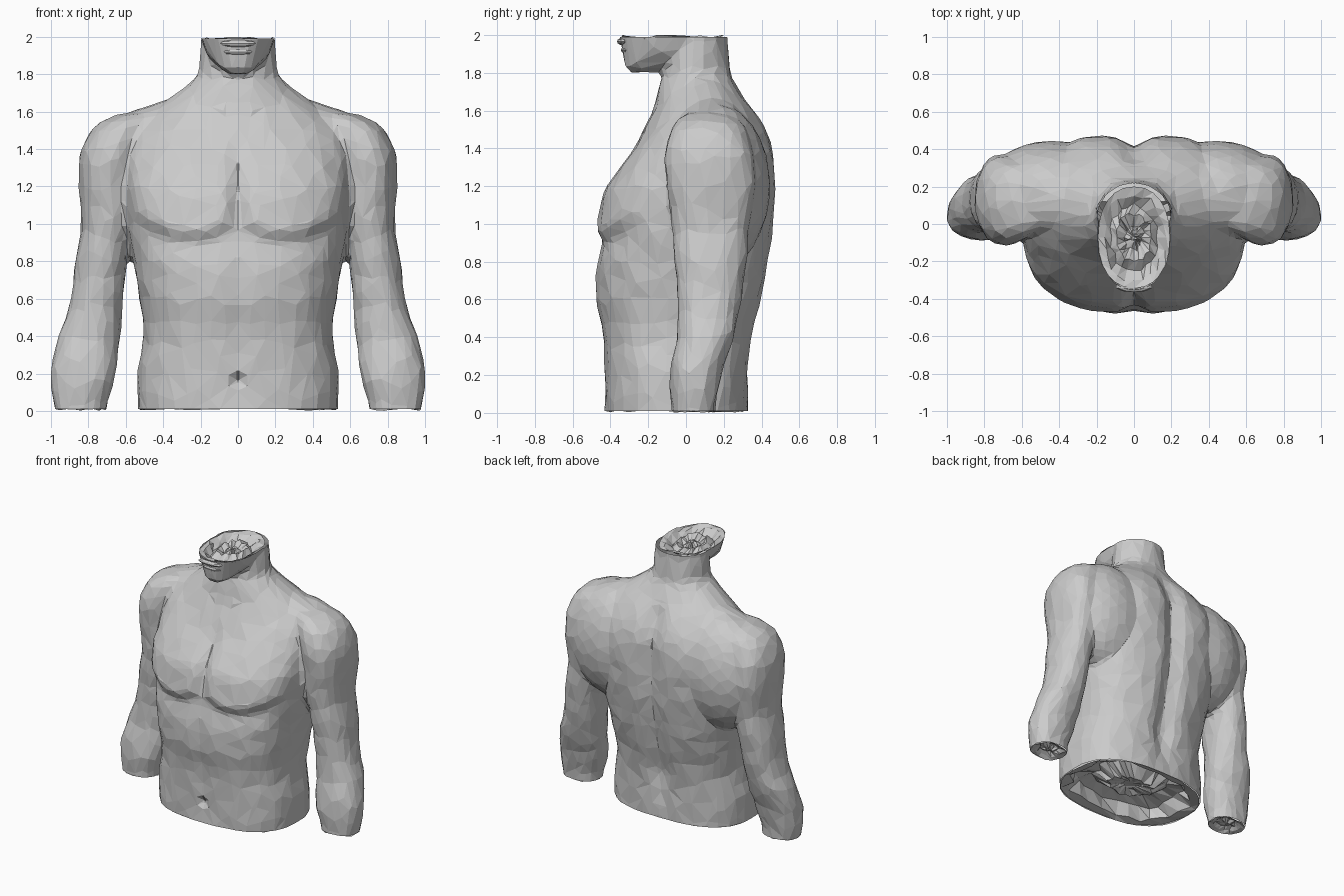
import bpy, bmesh, math, random
from mathutils import Vector, Matrix, noise

if "Cube" in bpy.data.objects:
    bpy.data.objects.remove(bpy.data.objects["Cube"])

random.seed(4)

# Torso and neck sections: z, half width, front y, back y, widest y, squareness
TORSO = [
    (-.10, .53, -.43, .33, -.04, 2.6), (.20, .535, -.43, .33, -.04, 2.6),
    (.40, .505, -.44, .35, -.04, 2.6), (.60, .525, -.475, .40, -.02, 2.6),
    (.80, .56, -.47, .44, 0, 2.6), (.90, .575, -.44, .455, 0, 2.6),
    (1.0, .59, -.43, .465, 0, 2.6), (1.2, .60, -.385, .47, .02, 2.6),
    (1.4, .58, -.275, .46, .06, 2.5), (1.5, .55, -.22, .425, .10, 2.3),
    (1.6, .46, -.175, .365, .12, 2.1), (1.7, .33, -.15, .29, .10, 2.0),
    (1.78, .225, -.13, .245, .06, 2.0), (1.9, .20, -.12, .225, .05, 2.0),
    (2.1, .195, -.12, .205, .05, 2.0)]
# Arm sections: z, centre x, centre y, radius x, radius y
ARM = [
    (-.10, .84, .04, .13, .11), (.02, .842, .04, .142, .115),
    (.20, .828, .05, .172, .135), (.40, .797, .10, .165, .15),
    (.55, .762, .12, .142, .162), (.80, .732, .13, .138, .19),
    (1.0, .70, .13, .135, .21), (1.2, .70, .135, .152, .235),
    (1.35, .69, .125, .157, .235), (1.45, .66, .12, .152, .215),
    (1.53, .61, .12, .142, .18), (1.58, .54, .12, .10, .12),
    (1.60, .50, .12, .04, .05)]
# Jaw sections: z, centre x, centre y, radius x, radius y
JAW = [
    (1.80, 0, -.22, .05, .07), (1.83, 0, -.20, .095, .125),
    (1.88, 0, -.14, .145, .19), (1.94, 0, -.09, .18, .25),
    (2.0, 0, -.07, .198, .28), (2.1, 0, -.07, .20, .28)]


def section(table, z):
    # smooth curve through the table rows
    def slope(k, c):
        p, q = table[max(0, k - 1)], table[min(len(table) - 1, k + 1)]
        return (q[c] - p[c]) / (q[0] - p[0])
    for i in range(len(table) - 1):
        a, b = table[i], table[i + 1]
        if z <= b[0]:
            h = b[0] - a[0]
            t = max(0, (z - a[0]) / h)
            return [a[c] * (1 + 2 * t) * (1 - t) ** 2 + b[c] * t * t * (3 - 2 * t)
                    + h * slope(i, c) * t * (1 - t) ** 2
                    - h * slope(i + 1, c) * t * t * (1 - t) for c in range(1, len(a))]
    return table[-1][1:]


def ramp(v, a, b):
    t = min(1, max(0, (v - a) / (b - a)))
    return t * t * (3 - 2 * t)


def bump(v, centre, width):
    return math.exp(-((v - centre) / width) ** 2)


def power(v, e):
    return math.copysign(abs(v) ** e, v)


def torso_point(z, a, sculpt=True):
    w, yf, yb, ym, p = section(TORSO, z)
    c, s = math.cos(a), math.sin(a)
    x = w * power(c, 2 / p)
    y = ym + (yb - ym if s > 0 else ym - yf) * power(s, 2 / p)
    if sculpt and s < 0:
        # chest muscles with a sharp lower edge, breastbone groove, navel
        ax = abs(x)
        edge = .90 + 1.3 * (ax - .25) ** 2
        chest = ramp(z, edge - .02, edge + .08) * (1 - ramp(z, 1.05, 1.5))
        y -= .045 * chest * (1 - .8 * bump(ax, 0, .05)) * ramp(-s, .1, .5)
        y += .02 * bump(ax, 0, .03) * ramp(z, .95, 1.05) * (1 - ramp(z, 1.3, 1.5))
        y += .012 * bump(ax, 0, .05) * ramp(z, .2, .3) * (1 - ramp(z, .8, .9))
        y += .05 * bump(ax, 0, .018) * bump(z, .16, .03)
    elif sculpt:
        # spine groove and shoulder blades
        y -= .055 * bump(x, 0, .075) * ramp(z, 0, .4) * (1 - ramp(z, 1.5, 1.75))
        y += .012 * bump(abs(x), .28, .14) * bump(z, 1.25, .25)
    return Vector((x, y, z))


def oval(table, side=1):
    def point(z, a):
        cx, cy, rx, ry = section(table, z)
        return Vector((side * (cx + rx * power(math.cos(a), .9)),
                       cy + ry * power(math.sin(a), .9), z))
    return point


def loft(bm, point, z0, z1, step, sides):
    n = round((z1 - z0) / step)
    rings = []
    for i in range(n + 1):
        ring = [point(z0 + (z1 - z0) * i / n, math.tau * k / sides) for k in range(sides)]
        # faint unevenness for an irregular faceting
        rings.append([bm.verts.new(p + .008 * noise.noise_vector(p * 9)) for p in ring])
    for lo, hi in zip(rings, rings[1:]):
        for k in range(sides):
            j = (k + 1) % sides
            bm.faces.new((lo[k], lo[j], hi[j], hi[k]))
    bm.faces.new(rings[0][::-1])
    bm.faces.new(rings[-1])


def rod(bm, a, b, r1, r2):
    a, b = Vector(a), Vector(b)
    rot = (b - a).to_track_quat('Z', 'Y').to_matrix().to_4x4()
    bmesh.ops.create_cone(bm, cap_ends=True, segments=24, radius1=r1, radius2=r2,
                          depth=(b - a).length, matrix=Matrix.Translation((a + b) / 2) @ rot)


def ball(bm, centre, radii, u=32, v=20):
    bmesh.ops.create_uvsphere(bm, u_segments=u, v_segments=v, radius=1,
                              matrix=Matrix.Translation(centre) @ Matrix.Diagonal((*radii, 1)))


def make(name, bm):
    bmesh.ops.recalc_face_normals(bm, faces=bm.faces[:])
    mesh = bpy.data.meshes.new(name)
    bm.to_mesh(mesh)
    bm.free()
    ob = bpy.data.objects.new(name, mesh)
    bpy.context.collection.objects.link(ob)
    return ob


# Solid body: torso, arms, jaw, shoulders and neck cords overlapped, then fused
bm = bmesh.new()
loft(bm, torso_point, -.1, 2.1, .02, 128)
loft(bm, oval(JAW), 1.80, 2.1, .02, 48)
for s in (1, -1):
    loft(bm, oval(ARM, s), -.1, 1.60, .02, 48)
    rod(bm, (s * .07, -.155, 1.59), (s * .155, .03, 1.9), .03, .045)
    rod(bm, (s * .18, .13, 1.5), (s * .62, .12, 1.385), .22, .19)
    ball(bm, (s * .44, .17, 1.2), (.37, .275, .43))
    ball(bm, (s * .58, .11, 1.17), (.10, .21, .30))
solid = make("body_solid", bm)
fuse = solid.modifiers.new("fuse", 'REMESH')
fuse.mode, fuse.voxel_size = 'VOXEL', .016
soft = solid.modifiers.new("soften", 'SMOOTH')
soft.factor, soft.iterations = .5, 5
facet = solid.modifiers.new("facet", 'DECIMATE')
facet.ratio = .026
body = bpy.data.meshes.new_from_object(
    solid.evaluated_get(bpy.context.evaluated_depsgraph_get()))
bpy.data.objects.remove(solid)

# Open shell: cut off at waist, wrists and mouth, one half mirrored
bm = bmesh.new()
bm.from_mesh(body)
for co, no in (((0, 0, .01), (0, 0, -1)), ((0, 0, 1.99), (0, 0, 1)), ((0, 0, 0), (-1, 0, 0))):
    bmesh.ops.bisect_plane(bm, geom=bm.verts[:] + bm.edges[:] + bm.faces[:],
                           plane_co=co, plane_no=no, clear_outer=True)
bmesh.ops.mirror(bm, geom=bm.verts[:] + bm.edges[:] + bm.faces[:], axis='X', merge_dist=.002)
for f in bm.faces:
    f.smooth = False
make("torso_and_arms", bm)


# Rough inner surfaces seen through the cut ends
def rough_end(name, point, z, rings, sides, jitter):
    bm = bmesh.new()
    rim = [point(z, math.tau * k / sides) for k in range(sides)]
    mid = sum(rim, Vector()) / sides
    loops = []
    for i, (scale, dz) in enumerate(rings):
        loop = []
        for p in rim:
            q = mid + (p - mid) * (scale + (random.uniform(-.06, .06) if i else 0))
            q.z = min(2, max(0, z + dz + random.uniform(-jitter, jitter)))
            loop.append(bm.verts.new(q))
        loops.append(loop)
    for lo, hi in zip(loops, loops[1:]):
        for k in range(sides):
            j = (k + 1) % sides
            bm.faces.new((lo[k], lo[j], hi[j]))
            bm.faces.new((lo[k], hi[j], hi[k]))
    bm.faces.new(loops[-1])
    bmesh.ops.triangulate(bm, faces=[f for f in bm.faces if len(f.verts) > 4])
    return make(name, bm)


rough_end("waist_inside", lambda z, a: torso_point(z, a, False), .01,
          [(.99, 0), (.86, .015), (.78, .10), (.5, .13), (.3, .05), (.12, .07)], 28, .008)
rough_end("neck_inside", oval(JAW), 1.99,
          [(.98, 0), (.82, -.01), (.62, -.05), (.45, -.01), (.25, -.05), (.1, -.02)], 24, .012)
for s, word in ((1, "left"), (-1, "right")):
    rough_end(word + "_wrist_inside", oval(ARM, s), .01,
              [(.98, 0), (.75, .01), (.5, .03), (.2, .015)], 16, .01)

# Lips
for name, z, y, w in (("upper_lip", 1.965, -.335, .10), ("lower_lip", 1.92, -.315, .08)):
    bm = bmesh.new()
    ball(bm, (0, y, z), (w, .03, .02), 10, 6)
    make(name, bm)
